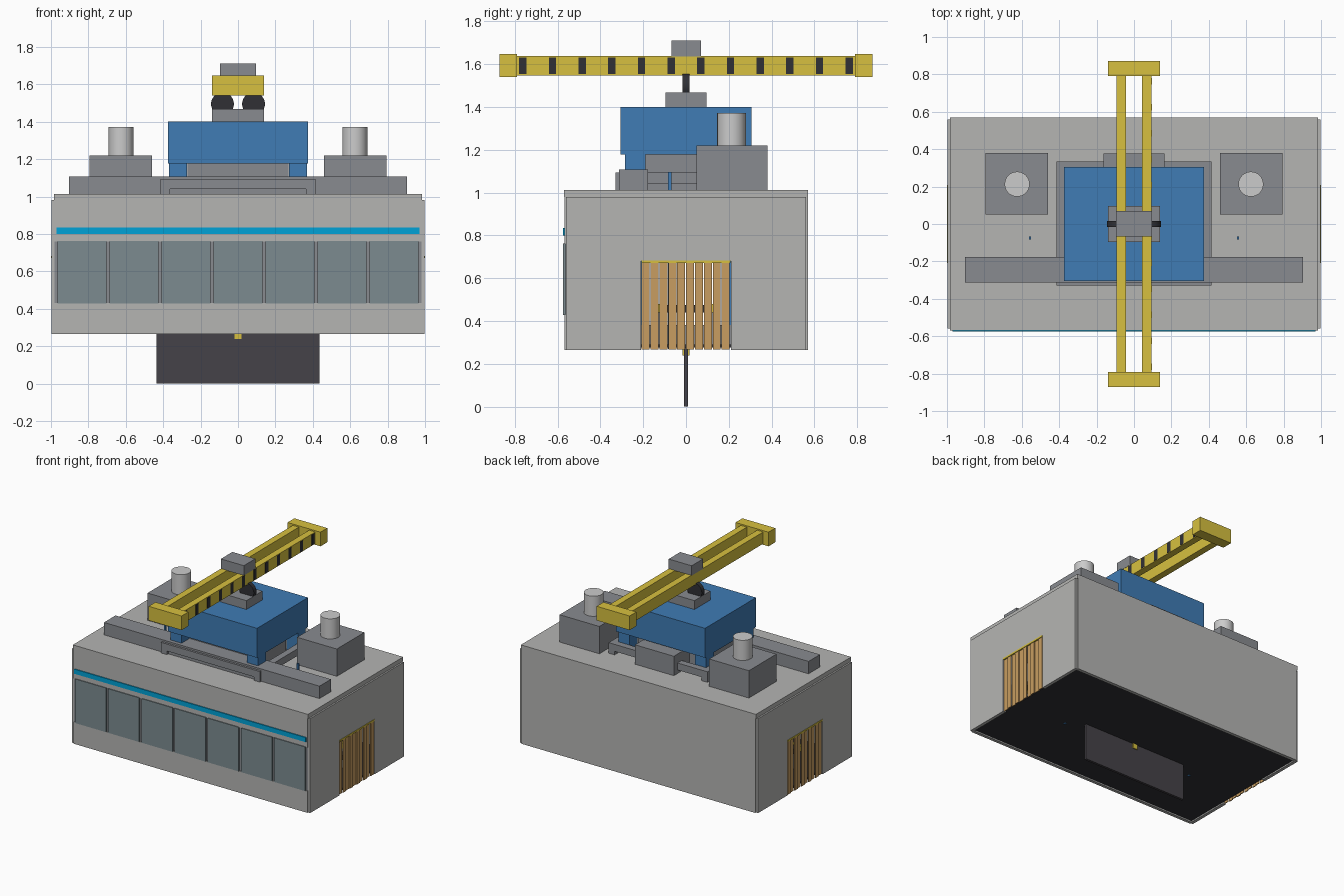
import bpy, bmesh
from mathutils import Matrix, Vector

if "Cube" in bpy.data.objects:
    bpy.data.objects.remove(bpy.data.objects["Cube"])


def material(name, r, g, b):
    m = bpy.data.materials.new(name)
    m.diffuse_color = (r, g, b, 1)
    m.use_nodes = True
    m.node_tree.nodes["Principled BSDF"].inputs["Base Color"].default_value = m.diffuse_color
    return m


WALL = material("wall_grey", 0.46, 0.46, 0.45)
GREY = material("steel_grey", 0.25, 0.26, 0.28)
BLUE = material("press_blue", 0.05, 0.20, 0.46)
YELLOW = material("crane_yellow", 0.68, 0.53, 0.05)
DARK = material("dark", 0.03, 0.03, 0.035)
PLATE = material("plate", 0.06, 0.055, 0.065)
GLASS = material("glass", 0.20, 0.26, 0.28)
STRIPE = material("stripe_blue", 0.0, 0.36, 0.68)
TAN = material("curtain_tan", 0.58, 0.34, 0.12)
SILVER = material("silver", 0.6, 0.6, 0.6)


def finish(name, bm, mat):
    mesh = bpy.data.meshes.new(name)
    bm.to_mesh(mesh)
    bm.free()
    mesh.materials.append(mat)
    ob = bpy.data.objects.new(name, mesh)
    bpy.context.collection.objects.link(ob)
    return ob


def boxes(name, mat, *ranges):
    """One object made of boxes, each (x0, x1, y0, y1, z0, z1)."""
    bm = bmesh.new()
    for x0, x1, y0, y1, z0, z1 in ranges:
        mid = Vector((x0 + x1, y0 + y1, z0 + z1)) / 2
        size = Matrix.Diagonal((x1 - x0, y1 - y0, z1 - z0, 1))
        bmesh.ops.create_cube(bm, size=1, matrix=Matrix.Translation(mid) @ size)
    return finish(name, bm, mat)


def cylinder(name, mat, centre, radius, depth, axis="Z", sides=32):
    turn = {"Z": Matrix(), "Y": Matrix.Rotation(1.5707963, 4, "X")}[axis]
    bm = bmesh.new()
    bmesh.ops.create_cone(bm, cap_ends=True, segments=sides, radius1=radius,
                          radius2=radius, depth=depth,
                          matrix=Matrix.Translation(centre) @ turn)
    for f in bm.faces:
        f.smooth = len(f.verts) == 4
    return finish(name, bm, mat)


def mx(s, a, b):
    """Mirror an x (or y) range to side s."""
    return (min(s * a, s * b), max(s * a, s * b))


# Enclosure: walls with window band and door openings, roof, floor
boxes("front_wall", WALL, (-0.98, 0.98, -0.568, -0.545, 0.265, 0.43),
      (-0.98, 0.98, -0.568, -0.545, 0.76, 0.985))
boxes("back_wall", WALL, (-0.98, 0.98, 0.545, 0.57, 0.265, 0.985))
boxes("roof", WALL, (-0.985, 0.985, -0.57, 0.57, 0.98, 1.013))
boxes("floor", DARK, (-0.975, 0.975, -0.546, 0.546, 0.275, 0.29))
boxes("window_frame", GREY, (-0.98, 0.98, -0.562, -0.545, 0.43, 0.76))
boxes("windows", GLASS, *[(c - 0.13, c + 0.13, -0.574, -0.556, 0.428, 0.762)
                          for c in [(i - 3) * 0.278 for i in range(7)]])
boxes("front_stripe", STRIPE, (-0.97, 0.97, -0.575, -0.565, 0.80, 0.835))

for s, side in ((-1, "left"), (1, "right")):
    wx = mx(s, 0.973, 0.997)
    boxes(side + "_wall", WALL, (*wx, -0.56, -0.21, 0.265, 0.98),
          (*wx, 0.21, 0.56, 0.265, 0.98), (*wx, -0.21, 0.21, 0.68, 0.98))
    # Strip curtain door, strips slightly staggered
    boxes(side + "_curtain_rail", YELLOW, (*mx(s, 0.985, 1.0), -0.208, 0.208, 0.67, 0.683))
    boxes(side + "_curtain", TAN, *[
        (*mx(s, 0.984 + 0.006 * (i % 2), 0.99 + 0.006 * (i % 2)),
         -0.207 + i * 0.0415, -0.17 + i * 0.0415, 0.267, 0.672) for i in range(10)])
    # Extraction unit with chimney
    boxes(side + "_extractor", GREY, (*mx(s, 0.46, 0.793), 0.05, 0.38, 1.01, 1.22))
    cylinder(side + "_chimney", SILVER, (s * 0.625, 0.213, 1.29), 0.067, 0.165)
    # Thin service post through roof
    boxes(side + "_post", BLUE, (*mx(s, 0.55, 0.562), -0.083, -0.068, 0.268, 1.095))

# Roof duct and the raised ring frame around the press
boxes("roof_duct", GREY, (-0.903, 0.903, -0.314, -0.177, 1.01, 1.107))
boxes("ring_frame", GREY,
      (-0.414, 0.414, -0.33, -0.28, 1.04, 1.093), (-0.414, 0.414, 0.285, 0.335, 1.04, 1.093),
      *[(*mx(s, 0.364, 0.414), -0.28, 0.285, 1.04, 1.093) for s in (-1, 1)],
      *[(*mx(s, 0.364, 0.414), *y, 1.01, 1.04)
        for s in (-1, 1) for y in ((-0.33, -0.28), (0.285, 0.335))])
boxes("rear_cabinet", GREY, (-0.163, 0.163, 0.19, 0.378, 1.01, 1.16))

# Press: crown, four columns, slide and bed
boxes("press_crown", BLUE, (-0.373, 0.373, -0.305, 0.305, 1.177, 1.4))
boxes("press_columns", BLUE, *[(*mx(s, 0.273, 0.368), *mx(t, 0.19, 0.285), 0.285, 1.18)
                               for s in (-1, 1) for t in (-1, 1)])
boxes("press_slide", GREY, (-0.27, 0.27, -0.19, 0.19, 0.68, 1.178))
boxes("press_bed", GREY, (-0.37, 0.37, -0.28, 0.28, 0.285, 0.38))

# Conveyor through the enclosure
boxes("conveyor_rails", YELLOW, *[(-0.9, 0.9, *mx(t, 0.12, 0.15), 0.44, 0.48) for t in (-1, 1)])
boxes("conveyor_rollers", DARK, *[(-0.86 + i * 0.172, -0.82 + i * 0.172, -0.12, 0.12, 0.44, 0.475)
                                  for i in range(11)])
boxes("conveyor_legs", GREY, *[(x - 0.015, x + 0.015, *mx(t, 0.12, 0.15), 0.285, 0.44)
                               for x in (-0.8, -0.45, 0.45, 0.8) for t in (-1, 1)])

# Plate hanging below the floor with its bracket
boxes("hanging_plate", PLATE, (-0.436, 0.436, -0.009, 0.009, 0.0, 0.28))
boxes("plate_bracket", YELLOW, (-0.02, 0.02, -0.016, 0.016, 0.238, 0.28))

# Overhead crane: twin girders, end trucks, hazard stripes, trolley
boxes("crane_girders", YELLOW, *[(*mx(s, 0.043, 0.094), -0.795, 0.795, 1.548, 1.637)
                                 for s in (-1, 1)])
boxes("crane_end_trucks", YELLOW, *[(-0.138, 0.138, *mx(t, 0.79, 0.872), 1.54, 1.647)
                                    for t in (-1, 1)])
boxes("hazard_stripes", DARK, *[(0.085, 0.096, y - 0.017, y + 0.017, 1.553, 1.632)
                                for y in [(i - 5.5) * 0.1387 for i in range(12)]])
boxes("crane_trolley", GREY, (-0.096, 0.096, -0.068, 0.07, 1.635, 1.71))
boxes("lifting_block", GREY, (-0.138, 0.138, -0.096, 0.096, 1.398, 1.467))
for s, side in ((-1, "left"), (1, "right")):
    cylinder(side + "_sheave", DARK, (s * 0.083, 0, 1.495), 0.061, 0.032, "Y")
